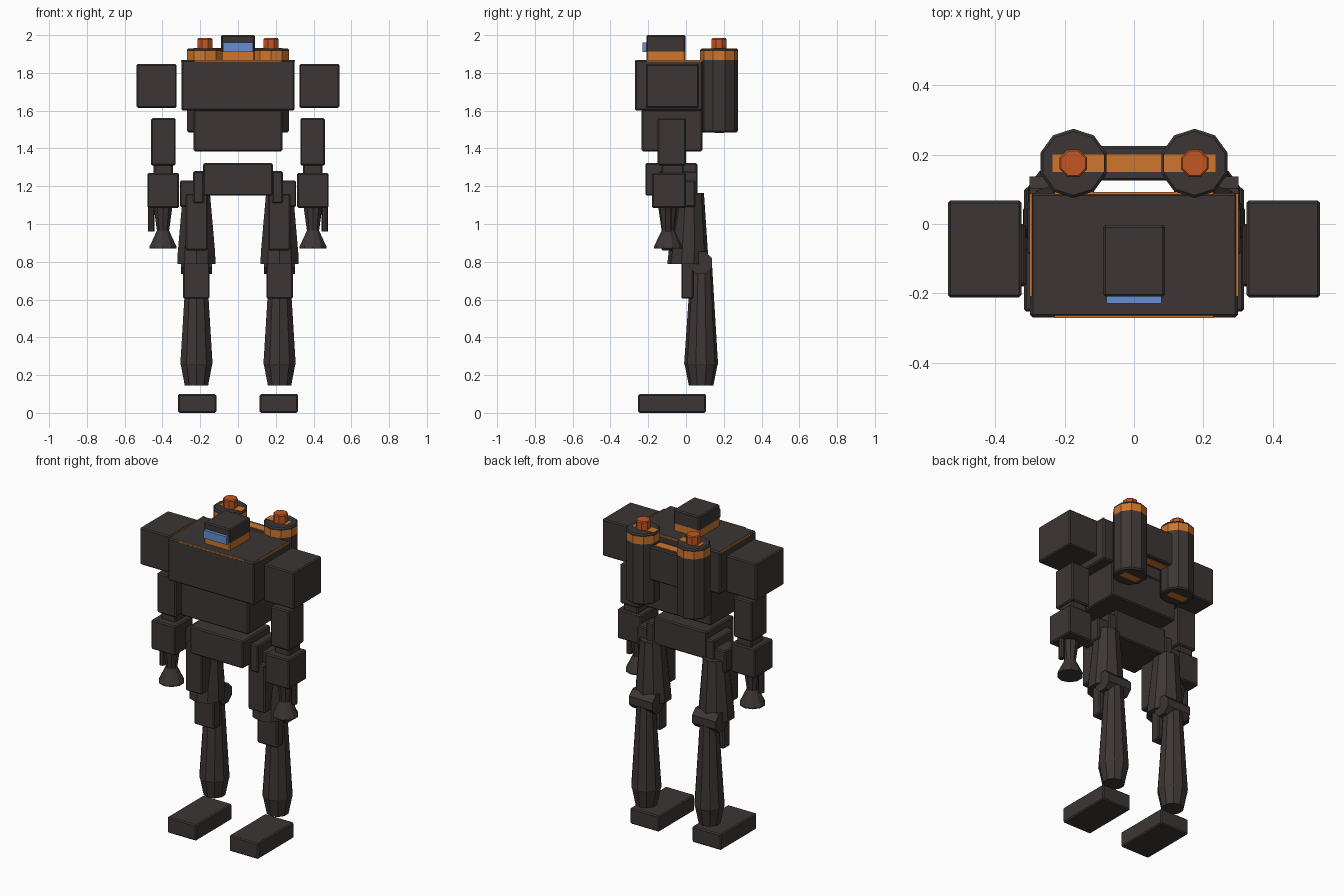
import bpy, bmesh, math
from mathutils import Matrix, Vector

if "Cube" in bpy.data.objects:
    bpy.data.objects.remove(bpy.data.objects["Cube"])


def material(name, rgb):
    m = bpy.data.materials.new(name)
    m.diffuse_color = (*rgb, 1)
    m.use_nodes = True
    m.node_tree.nodes["Principled BSDF"].inputs["Base Color"].default_value = m.diffuse_color
    return m


DARK = material("dark grey", (0.046, 0.037, 0.036))
ORANGE = material("orange", (0.62, 0.18, 0.025))
RUST = material("rust orange", (0.54, 0.095, 0.018))
BLUE = material("blue glass", (0.13, 0.27, 0.65))


def finish(bm, name, mats, band=None):
    """Make the object; band = (z0, z1) is cut in and painted with the second material."""
    if band:
        for z in band:
            bmesh.ops.bisect_plane(bm, geom=bm.verts[:] + bm.edges[:] + bm.faces[:],
                                   plane_co=(0, 0, z), plane_no=(0, 0, 1))
        for f in bm.faces:
            if band[0] < f.calc_center_median().z < band[1]:
                f.material_index = 1
    bmesh.ops.recalc_face_normals(bm, faces=bm.faces[:])
    me = bpy.data.meshes.new(name)
    bm.to_mesh(me)
    bm.free()
    for m in mats:
        me.materials.append(m)
    ob = bpy.data.objects.new(name, me)
    bpy.context.collection.objects.link(ob)
    return ob


def box(name, x, y, z, mats=(DARK,), bevel=0.007, band=None):
    """Box between (min, max) pairs on each axis, with chamfered edges."""
    bm = bmesh.new()
    size = [b - a for a, b in (x, y, z)]
    mid = [(a + b) / 2 for a, b in (x, y, z)]
    bmesh.ops.create_cube(bm, size=1, matrix=Matrix.Translation(mid) @ Matrix.Diagonal((*size, 1)))
    if bevel:
        bmesh.ops.bevel(bm, geom=bm.edges[:], offset=bevel, segments=1, affect='EDGES')
    return finish(bm, name, mats, band)


def tube(name, rings, sides=10, mats=(DARK,), axis='z', band=None, turn=math.pi / 2):
    """Loft of polygon rings; each ring = (x, y, z, radius), across z or x."""
    bm = bmesh.new()
    loops = []
    for x, y, z, r in rings:
        loop = []
        for i in range(sides):
            a = turn + 2 * math.pi * i / sides
            u, v = r * math.cos(a), r * math.sin(a)
            d = (u, v, 0) if axis == 'z' else (0, u, v)
            loop.append(bm.verts.new(Vector((x, y, z)) + Vector(d)))
        loops.append(loop)
    for a, b in zip(loops, loops[1:]):
        for i in range(sides):
            j = (i + 1) % sides
            bm.faces.new((a[i], a[j], b[j], b[i]))
    bm.faces.new(loops[0])
    bm.faces.new(loops[-1])
    return finish(bm, name, mats, band)


def mirrored(side, x):
    return tuple(sorted((side * x[0], side * x[1])))


# Torso
box("chest", (-0.30, 0.30), (-0.27, 0.09), (1.60, 1.868), bevel=0.008)
box("abdomen", (-0.235, 0.235), (-0.235, 0.087), (1.385, 1.605))
box("pelvis", (-0.185, 0.185), (-0.215, 0.06), (1.15, 1.322))

# Thin orange trim on the upper chest edges
box("front_trim", (-0.23, 0.23), (-0.271, -0.264), (1.861, 1.868), (ORANGE,), 0)
box("back_trim", (-0.23, 0.23), (0.085, 0.092), (1.861, 1.868), (ORANGE,), 0)

# Head with orange base band and visor
box("head", (-0.09, 0.09), (-0.21, -0.003), (1.86, 2.0), (DARK, ORANGE), band=(1.863, 1.913))
box("visor", (-0.08, 0.08), (-0.23, -0.20), (1.91, 1.96), (BLUE,), 0)

# Bar between the back tanks
box("tank_bar", (-0.12, 0.12), (0.125, 0.225), (1.64, 1.85))
box("bar_top_stripe", (-0.12, 0.12), (0.15, 0.20), (1.847, 1.852), (ORANGE,), 0)
box("bar_bottom_stripe", (-0.12, 0.12), (0.15, 0.20), (1.638, 1.643), (ORANGE,), 0)

for s, tag in ((1, "left"), (-1, "right")):
    def sbox(name, x, *rest, **kw):
        return box(f"{tag}_{name}", mirrored(s, x), *rest, **kw)

    def stube(name, rings, **kw):
        return tube(f"{tag}_{name}", [(s * x, y, z, r) for x, y, z, r in rings], **kw)

    sbox("side_trim", (0.295, 0.302), (-0.21, 0.088), (1.861, 1.868), (ORANGE,), bevel=0)

    # Back tank with cap
    tx, ty = 0.175, 0.175
    stube("tank", [(tx, ty, 1.485, 0.092), (tx, ty, 1.493, 0.1),
                   (tx, ty, 1.922, 0.1), (tx, ty, 1.93, 0.092)],
          mats=(DARK, ORANGE), band=(1.868, 1.915))
    stube("tank_cap", [(tx, ty, 1.925, 0.043), (tx, ty, 1.978, 0.043), (tx, ty, 1.984, 0.038)],
          sides=8, mats=(RUST,), turn=math.pi / 8)
    sbox("tank_top_stripe", (0.085, 0.235), (0.15, 0.20), (1.928, 1.932), (ORANGE,), bevel=0)
    sbox("tank_bottom_stripe", (0.115, 0.235), (0.15, 0.20), (1.483, 1.487), (ORANGE,), bevel=0)

    # Arm
    sbox("shoulder", (0.325, 0.537), (-0.212, 0.068), (1.615, 1.847))
    sbox("upper_arm", (0.33, 0.46), (-0.15, 0.0), (1.31, 1.56))
    sbox("elbow", (0.345, 0.447), (-0.13, -0.012), (1.25, 1.32))
    sbox("forearm", (0.313, 0.48), (-0.18, 0.0), (1.085, 1.27))
    stube("nozzle", [(0.397, -0.095, 1.09, 0.052), (0.397, -0.095, 0.965, 0.034),
                     (0.397, -0.095, 0.88, 0.075), (0.397, -0.095, 0.87, 0.075)])
    stube("small_barrel", [(0.46, -0.095, 1.09, 0.017), (0.46, -0.095, 0.96, 0.017)], sides=8)

    # Hip
    sbox("hip_plate", (0.18, 0.237), (-0.14, 0.062), (1.11, 1.28))
    sbox("hip_block", (0.165, 0.308), (-0.09, 0.05), (1.09, 1.23))

    # Thigh, front armour and knee
    lx = 0.22
    stube("thigh", [(lx, 0.02, 1.165, 0.075), (lx, 0.012, 0.85, 0.104),
                    (lx, 0.007, 0.788, 0.106)])
    sbox("thigh_plate", (0.16, 0.277), (-0.13, 0.0), (0.86, 1.16))
    stube("knee", [(0.138, 0.078, 0.795, 0.064), (0.302, 0.078, 0.795, 0.064)],
          sides=8, axis='x', turn=math.pi / 8)

    # Shin and foot
    sbox("shin_plate", (0.15, 0.29), (-0.025, 0.04), (0.605, 0.80))
    stube("shin", [(lx, 0.082, 0.80, 0.055), (lx, 0.08, 0.30, 0.087), (lx, 0.08, 0.26, 0.09),
                   (lx, 0.08, 0.25, 0.086), (lx, 0.08, 0.145, 0.065)])
    sbox("foot", (0.115, 0.317), (-0.253, 0.105), (0.0, 0.10))
